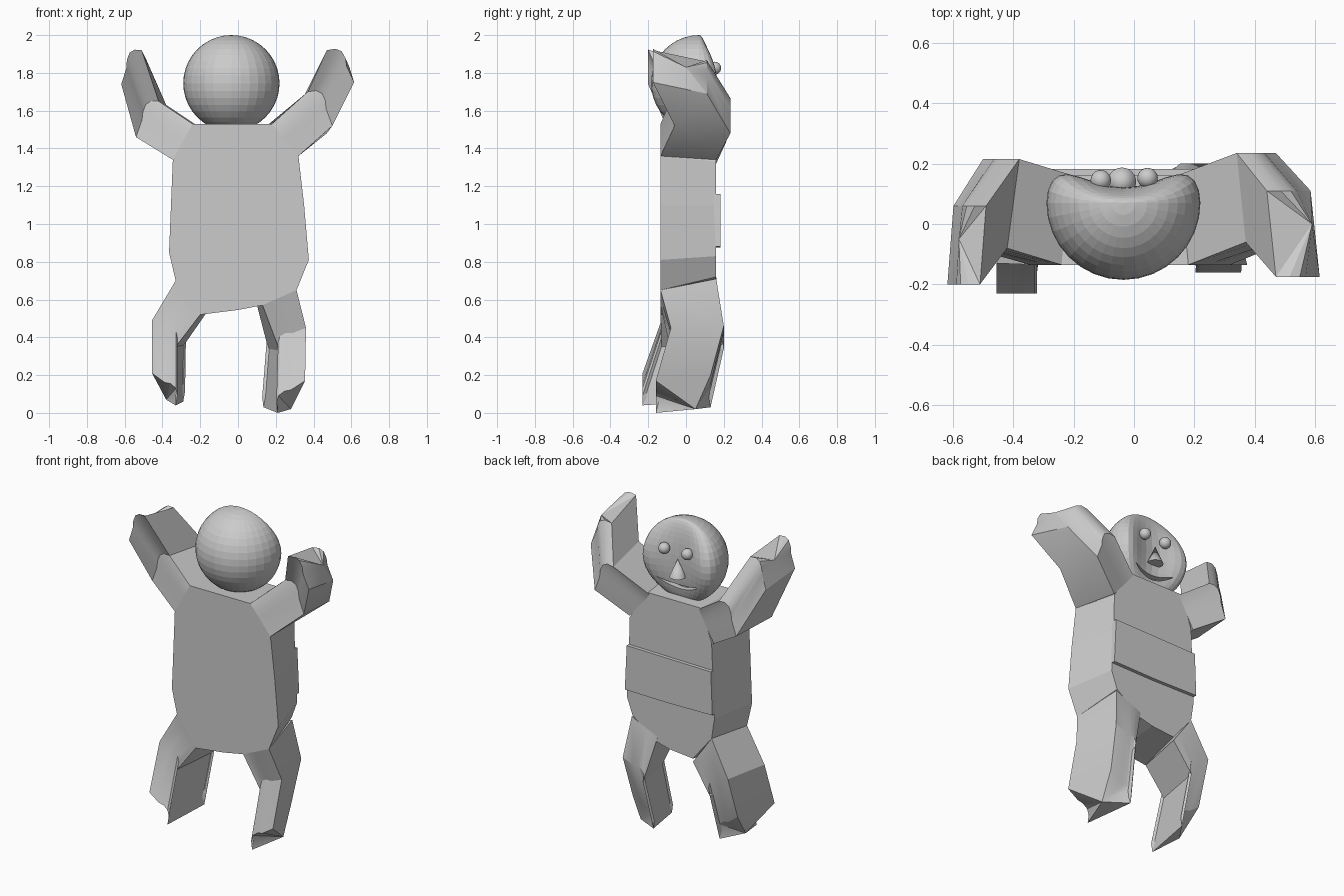
import bpy, bmesh, math
from mathutils import Vector

if "Cube" in bpy.data.objects:
    bpy.data.objects.remove(bpy.data.objects["Cube"], do_unlink=True)

GREY = (0.6, 0.6, 0.6, 1)
clay = bpy.data.materials.new("plain grey")
clay.use_nodes = True
clay.diffuse_color = GREY
clay.node_tree.nodes["Principled BSDF"].inputs["Base Color"].default_value = GREY


def finish(bm, name, smooth=None):
    bmesh.ops.recalc_face_normals(bm, faces=bm.faces)
    mesh = bpy.data.meshes.new(name)
    bm.to_mesh(mesh)
    bm.free()
    mesh.materials.append(clay)
    obj = bpy.data.objects.new(name, mesh)
    bpy.context.collection.objects.link(obj)
    if smooth:
        bpy.ops.object.select_all(action='DESELECT')
        obj.select_set(True)
        bpy.context.view_layer.objects.active = obj
        bpy.ops.object.shade_smooth_by_angle(angle=math.radians(smooth))
    return obj


def bridge(bm, r, s):
    n = len(r)
    for i in range(n):
        j = (i + 1) % n
        bm.faces.new((r[i], r[j], s[j], s[i]))


def slab(name, front, back, y0, y1):
    """Join a front x-z outline at y0 to a back one at y1."""
    bm = bmesh.new()
    r = [bm.verts.new((x, y0, z)) for x, z in front]
    s = [bm.verts.new((x, y1, z)) for x, z in back]
    bm.faces.new(r)
    bm.faces.new(s)
    bridge(bm, r, s)
    return finish(bm, name)


# Limb cross-section: u inner to outer, v front to back, w bulge along the limb
BEND = [(.12, .7), (.27, 1), (.45, .85), (.6, .45)]
SECTION = ([(0, 0, 0)] + [(u, 0, w) for u, w in BEND] + [(1, 0, 0), (1, 1, 0)]
           + [(u, 1, w) for u, w in reversed(BEND)] + [(0, 1, 0)])


def limb(name, bulge, stations, peak):
    """Loft stations of (inner xz, outer xz, y front, y back, back shift x and z)."""
    bm = bmesh.new()
    rings = []
    for k, (inner, outer, y0, y1, dx, dz) in enumerate(stations):
        a = Vector((inner[0], 0, inner[1]))
        b = Vector((outer[0], 0, outer[1]))
        push = Vector(bulge) if k else Vector()
        rings.append([bm.verts.new(a.lerp(b, u) + push * w
                                   + Vector((dx * v, y0 + (y1 - y0) * v, dz * v)))
                      for u, v, w in SECTION])
    for r, s in zip(rings, rings[1:]):
        bridge(bm, r, s)
    bm.faces.new(rings[0])
    # Faceted tip
    tip = rings[-1]
    point = bm.verts.new(peak)
    for i in range(len(tip)):
        bm.faces.new((tip[i - 1], tip[i], point))
    return finish(bm, name, 25)


# Torso, narrower at the back
slab("torso",
     [(-.24, 1.53), (.18, 1.53), (.32, 1.36), (.35, 1.1), (.375, .81), (.31, .65),
      (.13, .57), (0, .545), (-.2, .52), (-.33, .7), (-.365, .85), (-.345, 1.34)],
     [(-.22, 1.52), (.17, 1.52), (.28, 1.33), (.285, 1.1), (.3, .83), (.26, .72),
      (.1, .6), (0, .575), (-.16, .56), (-.29, .72), (-.31, .85), (-.29, 1.32)],
     -.135, .16)
# Raised band across the back
band = [(-.3, 1.15), (.285, 1.16), (.298, .88), (0, .875), (-.31, .88)]
slab("belly_band", band, band, .14, .182)

# Arms
limb("left_arm", (.04, 0, .04),
     [((.18, 1.53), (.32, 1.36), -.135, .16, -.04, -.02),
      ((.37, 1.70), (.5, 1.52), -.06, .235, -.03, -.04),
      ((.47, 1.92), (.615, 1.75), -.175, .11, -.03, -.06)], (.59, 0, 1.83))
limb("right_arm", (-.035, 0, .035),
     [((-.24, 1.53), (-.345, 1.34), -.135, .16, .04, -.02),
      ((-.42, 1.65), (-.54, 1.46), -.08, .215, .04, -.02),
      ((-.51, 1.92), (-.618, 1.74), -.2, .06, .02, -.04)], (-.58, -.05, 1.84))
# Legs
limb("left_leg", (-.035, 0, .045),
     [((.13, .57), (.31, .65), -.135, .16, -.045, .06),
      ((.22, .33), (.36, .45), -.08, .2, -.06, .01),
      ((.21, 0), (.355, .17), -.16, .13, -.075, .03)], (.28, .05, .02))
limb("right_leg", (.035, 0, .045),
     [((-.2, .52), (-.33, .7), -.135, .16, .04, .02),
      ((-.33, .35), (-.455, .49), -.13, .17, .045, .01),
      ((-.33, .04), (-.455, .21), -.23, .08, .04, .02)], (-.38, -.05, .07))

# Head: round in front, flattened on the face side with an upright hollow
R = .255
HEAD = Vector((-.035, .07, 1.745))
bm = bmesh.new()
bmesh.ops.create_uvsphere(bm, u_segments=32, v_segments=20, radius=R)
for v in bm.verts:
    if v.co.y > 0:
        v.co.y *= .2 + .65 * (v.co.x / R) ** 2
bmesh.ops.translate(bm, vec=HEAD, verts=bm.verts)
head = finish(bm, "head")

# Smile cut into the face
arc = [i / 8 - 1 for i in range(17)]
smile = [(HEAD.x + .14 * t, 1.575 + .05 * t * t) for t in arc]
smile += [(HEAD.x + .14 * t, 1.6 + .027 * t * t) for t in reversed(arc[1:-1])]
cutter = slab("mouth_cutter", smile, smile, .075, .3)
cutter.hide_render = True
cutter.hide_viewport = True
cut = head.modifiers.new("mouth", 'BOOLEAN')
cut.operation = 'DIFFERENCE'
cut.solver = 'EXACT'
cut.object = cutter

# Eyes
for name, x, y in (("left_eye", .045, .152), ("right_eye", -.11, .145)):
    bm = bmesh.new()
    bmesh.ops.create_uvsphere(bm, u_segments=20, v_segments=12, radius=.034)
    bmesh.ops.translate(bm, vec=(x, y, 1.825), verts=bm.verts)
    finish(bm, name, 40)

# Nose
bm = bmesh.new()
bmesh.ops.create_cone(bm, cap_ends=True, segments=24, radius1=.047, radius2=0, depth=.11)
bmesh.ops.translate(bm, vec=(-.04, .14, 1.72), verts=bm.verts)
finish(bm, "nose", 40)
